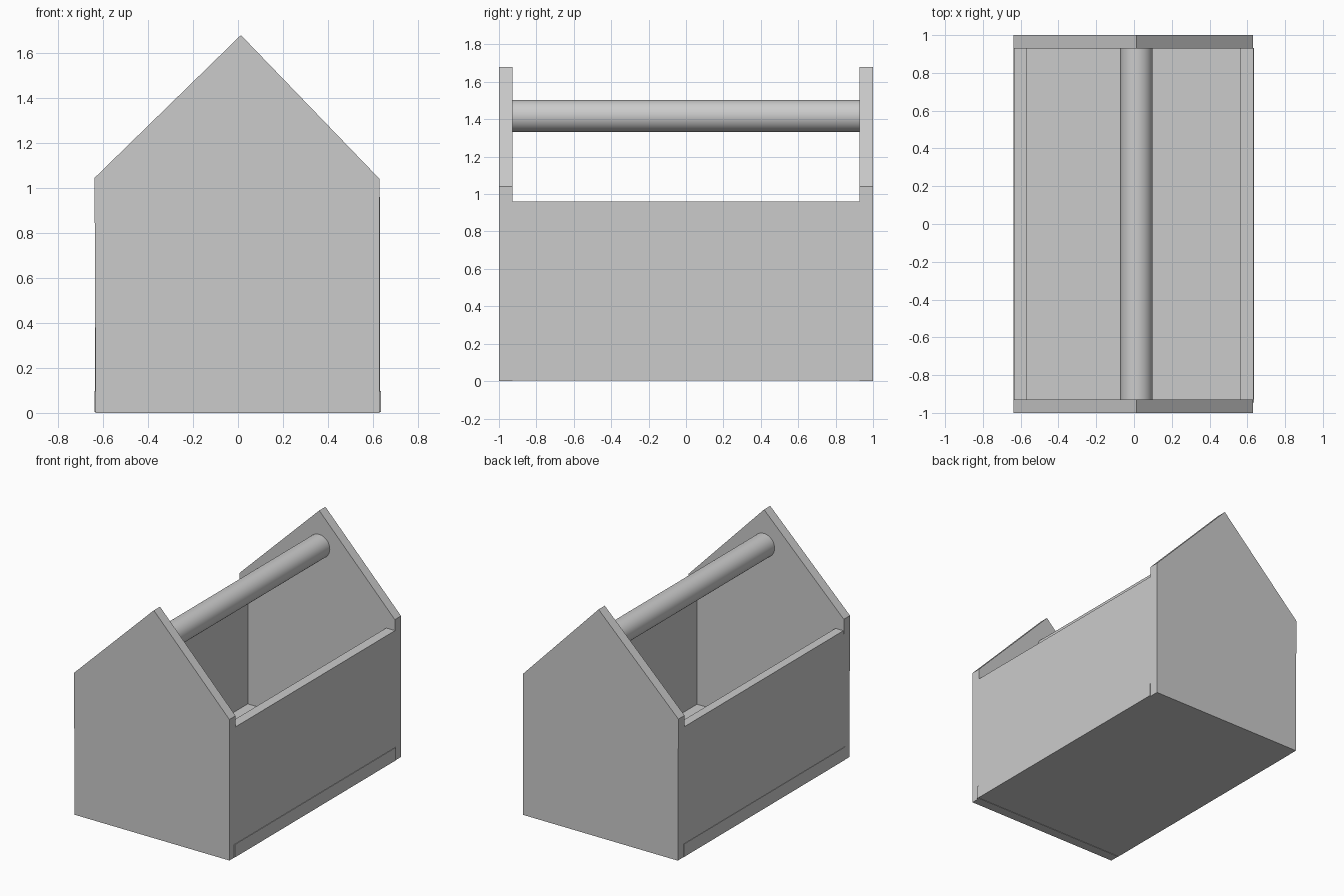
import bpy, bmesh, math

if "Cube" in bpy.data.objects:
    bpy.data.objects.remove(bpy.data.objects["Cube"])


def make_object(name, bm):
    bmesh.ops.recalc_face_normals(bm, faces=bm.faces)
    mesh = bpy.data.meshes.new(name)
    bm.to_mesh(mesh)
    bm.free()
    obj = bpy.data.objects.new(name, mesh)
    bpy.context.collection.objects.link(obj)
    return obj


def prism(name, profile, y0, y1):
    """Extrude an (x, z) outline from y0 to y1."""
    bm = bmesh.new()
    face = bm.faces.new([bm.verts.new((x, y0, z)) for x, z in profile])
    new = bmesh.ops.extrude_face_region(bm, geom=[face])["geom"]
    verts = [v for v in new if isinstance(v, bmesh.types.BMVert)]
    bmesh.ops.translate(bm, vec=(0, y1 - y0, 0), verts=verts)
    return make_object(name, bm)


def board(name, x0, x1, y0, y1, z0, z1):
    return prism(name, [(x0, z0), (x1, z0), (x1, z1), (x0, z1)], y0, y1)


# Gabled end panels
gable = [(-0.633, 0), (0.63, 0), (0.63, 1.04), (0.013, 1.68), (-0.638, 1.045)]
prism("front_panel", gable, -1.0, -0.928)
prism("back_panel", gable, 0.928, 1.0)

# Floor board, slightly proud of the sides
board("floor_board", -0.638, 0.636, -0.945, 0.932, 0.003, 0.098)

# Long side boards standing on the floor
board("left_side", -0.635, -0.57, -0.93, 0.93, 0.098, 0.96)
board("right_side", 0.56, 0.632, -0.93, 0.93, 0.098, 0.96)

# Round carrying handle between the gables
bpy.ops.mesh.primitive_cylinder_add(vertices=48, radius=0.086, depth=1.87,
                                    location=(0.013, 0, 1.418),
                                    rotation=(math.pi / 2, 0, 0))
bpy.context.object.name = "handle"
bpy.ops.object.shade_smooth_by_angle()
